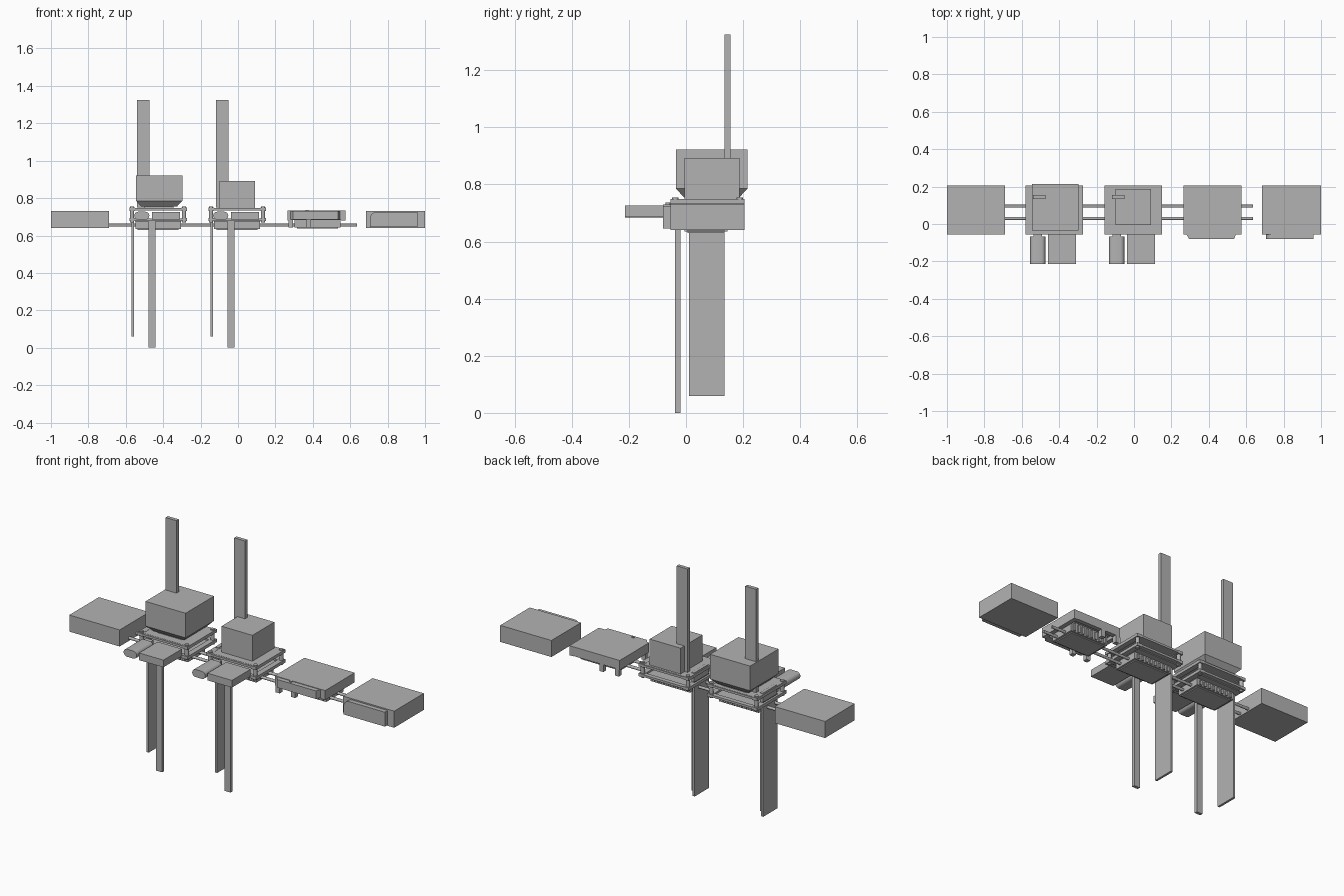
import bpy, bmesh, math
from mathutils import Matrix, Vector

cube = bpy.data.objects.get("Cube")
if cube:
    bpy.data.objects.remove(cube, do_unlink=True)

grey = bpy.data.materials.new("plain grey")
grey.use_nodes = True
tone = (0.45, 0.45, 0.45, 1)
grey.diffuse_color = tone
grey.node_tree.nodes["Principled BSDF"].inputs["Base Color"].default_value = tone


def finish(name, bm):
    bmesh.ops.recalc_face_normals(bm, faces=bm.faces)
    mesh = bpy.data.meshes.new(name)
    bm.to_mesh(mesh)
    bm.free()
    mesh.materials.append(grey)
    ob = bpy.data.objects.new(name, mesh)
    bpy.context.collection.objects.link(ob)
    return ob


def box(name, x, y, z, taper=0):
    """Box from (min, max) spans; taper pulls the bottom inwards."""
    bm = bmesh.new()
    bmesh.ops.create_cube(bm, size=1)
    for v in bm.verts:
        inset = taper if v.co.z < 0 else 0
        v.co = [(s[0] + s[1]) / 2 + c * (s[1] - s[0] - 2 * i)
                for s, c, i in zip((x, y, z), v.co, (inset, inset, 0))]
    return finish(name, bm)


def rod(name, start, end, radius, sides=16):
    a, b = Vector(start), Vector(end)
    turn = (b - a).to_track_quat('Z', 'Y').to_matrix().to_4x4()
    bm = bmesh.new()
    bmesh.ops.create_cone(bm, cap_ends=True, segments=sides, radius1=radius, radius2=radius,
                          depth=(b - a).length, matrix=Matrix.Translation((a + b) / 2) @ turn)
    return finish(name, bm)


def prism(name, outline, low, high, axis):
    """Extrude a 2D outline along y (outline is x, z) or z (outline is x, y)."""
    place = (lambda p, h: (p[0], h, p[1])) if axis == 'y' else (lambda p, h: (p[0], p[1], h))
    bm = bmesh.new()
    face = bm.faces.new([bm.verts.new(place(p, low)) for p in outline])
    top = bmesh.ops.extrude_face_region(bm, geom=[face])["geom"]
    shift = Vector(place((0, 0), high - low))
    bmesh.ops.translate(bm, vec=shift, verts=[g for g in top if isinstance(g, bmesh.types.BMVert)])
    return finish(name, bm)


def arc(cx, cz, r, start, stop, steps=8):
    return [(cx + r * math.cos(math.radians(start + (stop - start) * i / steps)),
             cz + r * math.sin(math.radians(start + (stop - start) * i / steps)))
            for i in range(steps + 1)]


DEPTH = (-0.055, 0.205)

# Twin rails
for y in (0.03, 0.095):
    rod("rail", (-0.7, y, 0.655), (0.635, y, 0.655), 0.008)

# End blocks and the front cover of the left one
box("right_end_block", (-1, -0.69), DEPTH, (0.64, 0.732))
box("left_end_block", (0.685, 1), DEPTH, (0.64, 0.732))
prism("end_block_cover", [(0.96, 0.645), (0.96, 0.725)] + arc(0.74, 0.69, 0.035, 90, 180)
      + [(0.705, 0.645)], -0.08, -0.055, 'y')
for x in (0.72, 0.94):
    rod("cover_pin", (x, -0.068, 0.655), (x, -0.055, 0.655), 0.008)


def carriage(cx, low, high):
    """Slider under a platform, gripping the rails, with ribbed edges."""
    box("carriage_block", (cx - 0.122, cx + 0.122), (-0.005, 0.145), (low + 0.006, high))
    box("carriage_sole", (cx - 0.11, cx + 0.11), (0.005, 0.135), (low, low + 0.006))
    for i in range(8):
        x = cx - 0.1 + i * 0.0286
        for y in (-0.012, 0.145):
            box("carriage_rib", (x - 0.007, x + 0.007), (y, y + 0.007), (low + 0.01, high - 0.01))


# Low platform: deck, skirts, chamfered front lip and slider
box("platform_deck", (0.265, 0.575), DEPTH, (0.7, 0.733))
prism("platform_lip", [(0.28, -0.055), (0.295, -0.08), (0.535, -0.08), (0.545, -0.055)],
      0.685, 0.73, 'z')
for x in (0.265, 0.55):
    box("platform_skirt", (x, x + 0.025), DEPTH, (0.68, 0.7))
for y in (-0.055, 0.18):
    box("platform_cross_skirt", (0.29, 0.55), (y, y + 0.025), (0.682, 0.7))
    for x in (0.27, 0.365):
        box("platform_foot", (x, x + 0.025), (y, y + 0.025), (0.642, 0.682))
rod("platform_pin", (0.37, -0.063, 0.7), (0.37, -0.063, 0.736), 0.008)
carriage(0.425, 0.637, 0.7)


def station(cx):
    """Framed carriage with a front clamp, a tall mast, a leg and a hanging blade."""
    carriage(cx, 0.63, 0.675)
    box("frame_top_plate", (cx - 0.125, cx + 0.125), (-0.045, 0.2), (0.738, 0.748))
    box("frame_bottom_plate", (cx - 0.125, cx + 0.125), (-0.03, 0.18), (0.675, 0.684))
    for side in (-1, 1):
        x = cx + side * 0.139
        for z in (0.677, 0.732):
            box("frame_side_bar", (x - 0.015, x + 0.015), DEPTH, (z, z + 0.017))
        for y in (-0.038, 0.188):
            rod("frame_post", (x, y, 0.67), (x, y, 0.754), 0.011)
    for y in (-0.055, 0.18):
        for z in (0.68, 0.735):
            box("frame_cross_bar", (cx - 0.13, cx + 0.13), (y, y + 0.025), (z, z + 0.012))
    # Rounded pod and flat tray at the front
    pod = arc(cx - 0.107, 0.706, 0.021, 90, 270) + arc(cx - 0.068, 0.706, 0.021, -90, 90)
    ob = prism("front_pod", pod, -0.213, -0.068, 'y')
    ob.data.shade_smooth()
    ob.data.set_sharp_from_angle(angle=math.radians(40))
    box("pod_neck", (cx - 0.11, cx - 0.065), (-0.07, -0.04), (0.69, 0.722))
    box("front_tray", (cx - 0.033, cx + 0.117), (-0.213, -0.05), (0.686, 0.726))
    # Upright mast, lower leg and hanging blade
    box("mast", (cx - 0.113, cx - 0.046), (0.135, 0.155), (0.75, 1.325))
    box("lower_leg", (cx - 0.051, cx - 0.014), (-0.038, -0.02), (0, 0.69))
    box("hanging_blade", (cx - 0.143, cx - 0.13), (0.01, 0.135), (0.06, 0.7))
    box("blade_holder", (cx - 0.147, cx - 0.13), (0.02, 0.145), (0.7, 0.752))


station(-0.427)
station(-0.005)

# Head boxes: a large one with a tapered base, and a smaller plain one
box("large_head", (-0.545, -0.298), (-0.035, 0.215), (0.785, 0.922))
box("large_head_base", (-0.545, -0.298), (-0.035, 0.215), (0.755, 0.785), taper=0.028)
box("large_head_foot", (-0.5, -0.345), (0, 0.18), (0.745, 0.757))
box("small_head", (-0.098, 0.092), (-0.005, 0.188), (0.745, 0.892))
